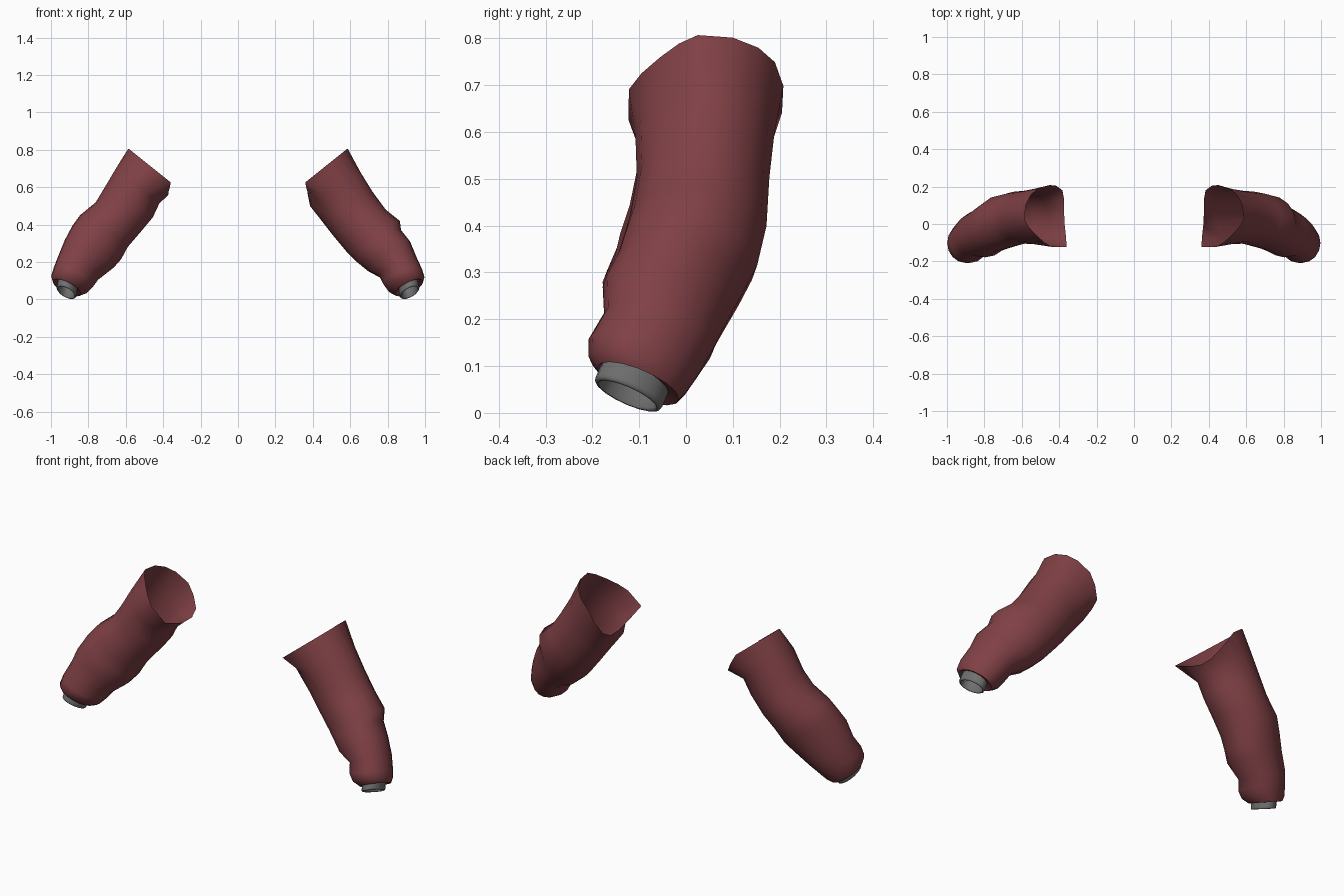
import bpy, bmesh, math
from mathutils import Vector

if "Cube" in bpy.data.objects:
    bpy.data.objects.remove(bpy.data.objects["Cube"])

SIDES = 16


def material(name, rgb):
    m = bpy.data.materials.new(name)
    m.diffuse_color = (*rgb, 1)
    m.use_nodes = True
    m.node_tree.nodes["Principled BSDF"].inputs["Base Color"].default_value = m.diffuse_color
    return m


cloth = material("maroon cloth", (0.215, 0.052, 0.06))
metal = material("grey metal", (0.165, 0.165, 0.165))


def ring(center, u, v):
    """Elliptical cross-section spanned by u and v."""
    return [center + u * math.cos(a) + v * math.sin(a)
            for a in (2 * math.pi * k / SIDES for k in range(SIDES))]


def loft(name, rings, mat, side, cap_end=False, flip=False):
    """Skin a list of rings; side mirrors the part across x."""
    bm = bmesh.new()
    rows = [[bm.verts.new((p.x * side, p.y, p.z)) for p in r] for r in rings]
    for a, b in zip(rows, rows[1:]):
        for k in range(SIDES):
            j = (k + 1) % SIDES
            f = [a[k], b[k], b[j], a[j]]
            bm.faces.new(f if (side > 0) != flip else f[::-1])
    if cap_end:
        f = rows[-1]
        bm.faces.new(f if (side > 0) != flip else f[::-1])
    me = bpy.data.meshes.new(name)
    bm.to_mesh(me)
    bm.free()
    me.materials.append(mat)
    ob = bpy.data.objects.new(name, me)
    bpy.context.collection.objects.link(ob)
    bpy.ops.object.select_all(action='DESELECT')
    ob.select_set(True)
    bpy.context.view_layer.objects.active = ob
    bpy.ops.object.shade_smooth_by_angle(angle=math.radians(50))
    return ob


# Shoulder opening: (inner-to-outer fraction, y, drop towards the armpit)
OPENING = [(1, .025, 0), (.97, .10, 0), (.85, .155, 0), (.68, .19, 0),
           (.4, .208, 0), (.25, .205, .03), (.1, .18, .06), (.06, .13, .08),
           (.06, .06, .08), (.05, 0, .06), (.02, -.06, .03), (0, -.123, 0),
           (.36, -.122, 0), (.55, -.095, 0), (.74, -.055, 0), (.9, -.015, 0)]

# Front, back and forward tilt for each section, shoulder to cuff
DEPTH = [(-.108, .188, 0), (-.105, .178, 0), (-.12, .172, .01), (-.14, .152, .02),
         (-.152, .122, .03), (-.178, .09, .035), (-.175, .06, .035),
         (-.208, .03, .035), (-.208, .005, .035), (-.19, -.015, .033),
         (-.17, -.04, .03)]

# Outer x, z and inner x, z for each section
RIGHT = [(.655, .68, .385, .50), (.72, .575, .44, .43), (.79, .48, .51, .34),
         (.865, .42, .585, .25), (.872, .37, .63, .205), (.92, .31, .685, .16),
         (.955, .225, .755, .125), (.985, .16, .775, .085),
         (.997, .12, .80, .05), (.99, .095, .84, .03), (.965, .10, .865, .055)]
LEFT = [(.65, .705, .42, .515), (.715, .595, .455, .44), (.76, .52, .53, .35),
        (.845, .45, .59, .28), (.885, .395, .625, .215), (.925, .32, .665, .17),
        (.96, .235, .745, .11), (.985, .17, .77, .075),
        (.999, .125, .80, .045), (.99, .095, .84, .03), (.965, .10, .865, .055)]


def sleeve(name, sections, side):
    top = Vector((.586, 0, .807))
    pit = Vector((.36, 0, .626))
    rings = [[pit.lerp(top, s) + Vector((0, y, -d)) for s, y, d in OPENING]]
    for (ox, oz, ix, iz), (yf, yb, tilt) in zip(sections, DEPTH):
        c = Vector(((ox + ix) / 2, (yf + yb) / 2, (oz + iz) / 2))
        u = Vector(((ox - ix) / 2, 0, (oz - iz) / 2))
        v = Vector((0, (yb - yf) / 2, -tilt))
        rings.append(ring(c, u, v))
    loft(name, rings, cloth, side)


def wrist_ring(name, side):
    # Short tube with a rolled rim and a recessed floor
    low, high = Vector((.918, -.125, .037)), Vector((.905, -.092, .115))
    u, v = Vector((.053, 0, .022)), Vector((0, .072, -.03))
    steps = [(1, .98), (.12, 1), (.03, .98), (0, .93), (0, .87), (.06, .82), (.6, .80)]
    rings = [ring(low.lerp(high, t), u * s, v * s) for t, s in steps]
    loft(name, rings, metal, side, cap_end=True)


for label, sections, side in (("right", RIGHT, 1), ("left", LEFT, -1)):
    sleeve(label + "_sleeve", sections, side)
    wrist_ring(label + "_wrist_ring", side)
